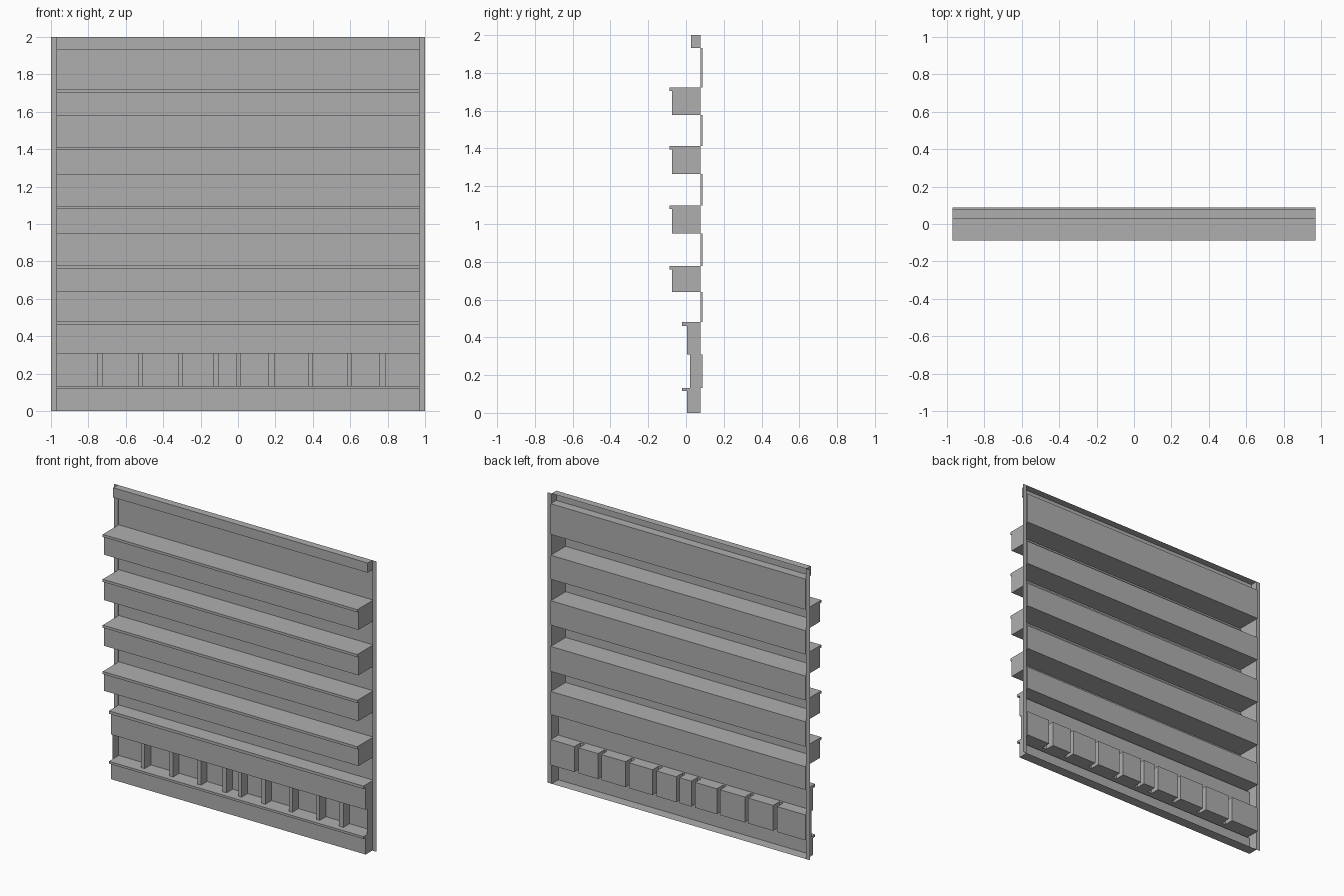
import bpy, bmesh

if "Cube" in bpy.data.objects:
    bpy.data.objects.remove(bpy.data.objects["Cube"])

WALL = 0.077    # plane of the side strips, where every box opens to the back
BACK = 0.087    # plane of the recessed panels
MULL = 0.02     # front plane of the mullions
EDGE = 0.97     # half width of the ledges

# Mid grey for the whole wall
grey = bpy.data.materials.new("mid_grey")
grey.diffuse_color = (0.43, 0.43, 0.43, 1)
grey.use_nodes = True
grey.node_tree.nodes["Principled BSDF"].inputs["Base Color"].default_value = grey.diffuse_color


def add_mesh(name, bm):
    mesh = bpy.data.meshes.new(name)
    bm.to_mesh(mesh)
    bm.free()
    mesh.materials.append(grey)
    obj = bpy.data.objects.new(name, mesh)
    bpy.context.collection.objects.link(obj)
    return obj


def hollow(name, x0, x1, profile, skip=()):
    """Sweep an open (y, z) profile along x and cap both ends; the back stays open.
    Profile edges listed in skip are left open too."""
    bm = bmesh.new()
    a = [bm.verts.new((x0, y, z)) for y, z in profile]
    b = [bm.verts.new((x1, y, z)) for y, z in profile]
    for i in range(len(profile) - 1):
        if i not in skip:
            bm.faces.new((a[i], b[i], b[i + 1], a[i + 1]))
    bm.faces.new(a)
    bm.faces.new(b[::-1])
    return add_mesh(name, bm)


def panel(name, points):
    """One flat front-facing face from (x, y, z) corners."""
    bm = bmesh.new()
    bm.faces.new([bm.verts.new(p) for p in points])
    add_mesh(name, bm)


def upright(name, x0, x1, y, z0, z1):
    panel(name, [(x0, y, z0), (x1, y, z0), (x1, y, z1), (x0, y, z1)])


def channel(front, y, z0, z1):
    return [(front, z0), (y, z0), (y, z1), (front, z1)]


def ledge_profile(z0, z1, front, lip_y, lip_h):
    return [(WALL, z0), (front, z0), (front, z1 - lip_h),
            (lip_y, z1 - lip_h), (lip_y, z1), (WALL, z1)]


# Flat side strips
upright("left_strip", -1, -EDGE, WALL, 0, 2)
upright("right_strip", EDGE, 1, WALL, 0, 2)

# Shallow ledges, open into the window row behind the mullion plane
W0, W1 = 0.133, 0.308
base = ledge_profile(0, W0, 0.005, -0.02, 0.016)
base.insert(5, (MULL, W0))
hollow("base_ledge", -EDGE, EDGE, base, skip=(5,))
head = ledge_profile(W1, 0.481, 0.005, -0.02, 0.02)
head.insert(1, (MULL, W1))
hollow("window_head_ledge", -EDGE, EDGE, head, skip=(0,))

# Deep ledges
deep = [(0.64, 0.778), (0.95, 1.097), (1.265, 1.413), (1.578, 1.722)]
for i, (z0, z1) in enumerate(deep):
    hollow(f"deep_ledge_{i + 1}", -EDGE, EDGE,
           ledge_profile(z0, z1, -0.075, -0.087, 0.018))

# Top band
hollow("top_band", -EDGE, EDGE, channel(WALL, 0.027, 1.933, 2))

# Recessed panels between the ledges
tops = [0.481] + [z1 for _, z1 in deep]
bottoms = [z0 for z0, _ in deep] + [1.933]
for i, (z0, z1) in enumerate(zip(tops, bottoms)):
    hollow(f"recessed_panel_{i + 1}", -EDGE, EDGE, channel(WALL, BACK, z0, z1))

# Window row: deep panes set back from the mullion fronts
mullions = [(-0.755, -0.725), (-0.535, -0.509), (-0.321, -0.297),
            (-0.131, -0.101), (-0.011, 0.013), (0.164, 0.194),
            (0.374, 0.4), (0.585, 0.609), (0.757, 0.79)]
left = -EDGE
for i, (x0, x1) in enumerate(mullions + [(EDGE, EDGE)]):
    hollow(f"window_pane_{i + 1}", left, x0, channel(MULL, BACK, W0, W1))
    if x1 > x0:
        upright(f"mullion_{i + 1}", x0, x1, MULL, W0, W1)
    left = x1
